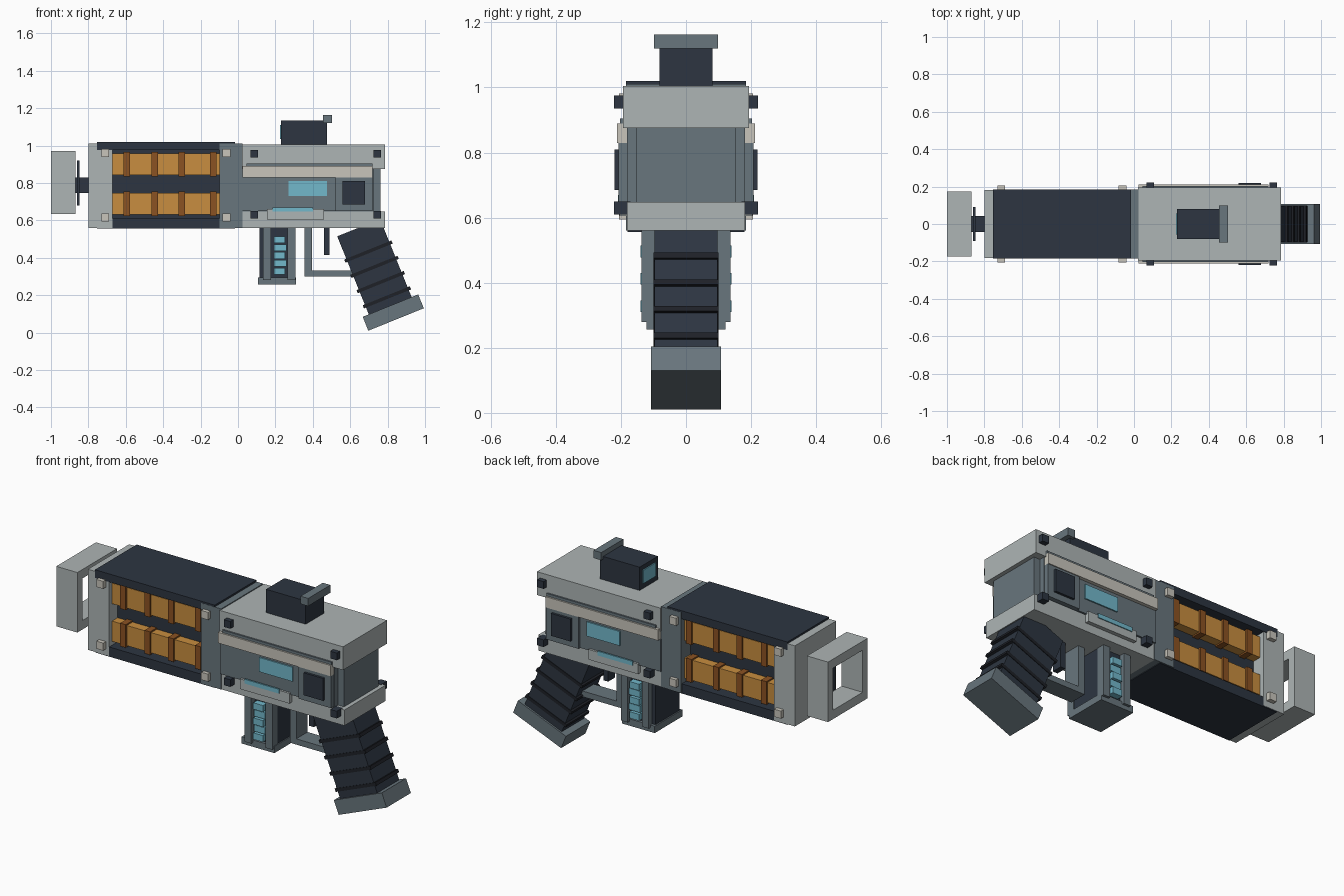
import bpy
import math
from mathutils import Vector, Matrix

if "Cube" in bpy.data.objects:
    bpy.data.objects.remove(bpy.data.objects["Cube"], do_unlink=True)


def material(name, rgb):
    m = bpy.data.materials.new(name)
    m.use_nodes = True
    m.diffuse_color = (*rgb, 1)
    bsdf = next(n for n in m.node_tree.nodes if n.type == 'BSDF_PRINCIPLED')
    bsdf.inputs["Base Color"].default_value = (*rgb, 1)
    return m


LIGHT = material("light grey", (0.42, 0.46, 0.46))
SLATE = material("slate grey", (0.14, 0.18, 0.205))
DARK = material("dark navy", (0.026, 0.036, 0.053))
BLACK = material("near black", (0.013, 0.015, 0.02))
ORANGE = material("coil orange", (0.58, 0.27, 0.05))
BROWN = material("band brown", (0.26, 0.085, 0.016))
CYAN = material("glow cyan", (0.17, 0.48, 0.60))
BEIGE = material("warm beige", (0.58, 0.56, 0.50))

FACES = [(0, 1, 3, 2), (4, 6, 7, 5), (0, 4, 5, 1), (2, 3, 7, 6), (0, 2, 6, 4), (1, 5, 7, 3)]


def box(name, mat, x, y, z, matrix=None):
    """Box from (min, max) ranges, optionally moved by a matrix."""
    verts = [Vector((a, b, c)) for a in x for b in y for c in z]
    mesh = bpy.data.meshes.new(name)
    mesh.from_pydata(verts, [], FACES)
    if matrix:
        mesh.transform(matrix)
    mesh.materials.append(mat)
    obj = bpy.data.objects.new(name, mesh)
    bpy.context.collection.objects.link(obj)
    return obj


def mid(name, mat, x, half, z, matrix=None):
    """Box centred on y = 0."""
    return box(name, mat, x, (-half, half), z, matrix)


def pair(name, mat, x, y, z):
    """Mirrored boxes on both sides; y is (inner, outer)."""
    box(name + "_right", mat, x, (-y[1], -y[0]), z)
    box(name + "_left", mat, x, y, z)


# Muzzle frame, open along the barrel
mid("muzzle_top", LIGHT, (-1, -0.87), 0.175, (0.92, 0.97))
mid("muzzle_bottom", LIGHT, (-1, -0.87), 0.175, (0.635, 0.685))
pair("muzzle_side", LIGHT, (-1, -0.87), (0.13, 0.175), (0.685, 0.92))
mid("muzzle_plate", DARK, (-0.862, -0.848), 0.09, (0.68, 0.92))
mid("muzzle_barrel", DARK, (-0.87, -0.79), 0.042, (0.745, 0.83))

# Coil housing
mid("front_block", LIGHT, (-0.8, -0.67), 0.182, (0.56, 1.01))
mid("housing_core", DARK, (-0.68, -0.09), 0.105, (0.6, 0.98))
mid("housing_top", DARK, (-0.755, -0.015), 0.184, (0.975, 1.02))
mid("housing_bottom", DARK, (-0.755, -0.015), 0.18, (0.556, 0.61))
mid("collar", SLATE, (-0.1, 0.025), 0.185, (0.56, 1.01))
for row, (z0, z1) in {"lower": (0.632, 0.745), "upper": (0.842, 0.957)}.items():
    pair("coil_" + row, ORANGE, (-0.67, -0.1), (0.1, 0.155), (z0, z1))
    for i, x in enumerate((-0.595, -0.445, -0.3, -0.133)):
        pair(f"coil_band_{row}_{i}", BROWN, (x - 0.017, x + 0.017), (0.1, 0.165),
             (z0 - 0.008, z1 + 0.008))
for x in (-0.71, -0.062):
    for z in (0.615, 0.96):
        pair("housing_bolt", BEIGE, (x - 0.021, x + 0.021), (0.17, 0.206), (z - 0.021, z + 0.021))

# Receiver
mid("receiver_top", LIGHT, (0.022, 0.785), 0.194, (0.875, 1.005))
mid("receiver_bottom", LIGHT, (0.022, 0.785), 0.182, (0.56, 0.648))
mid("receiver_body", SLATE, (0.022, 0.725), 0.182, (0.64, 0.88))
mid("receiver_rear", SLATE, (0.72, 0.762), 0.153, (0.64, 0.88))
pair("side_panel", SLATE, (0.022, 0.52), (0.18, 0.192), (0.65, 0.83))
pair("rear_panel", SLATE, (0.52, 0.72), (0.18, 0.207), (0.65, 0.83))
pair("rear_window", DARK, (0.56, 0.68), (0.2, 0.22), (0.685, 0.81))
pair("beige_rail", BEIGE, (0.025, 0.72), (0.18, 0.212), (0.83, 0.89))
pair("upper_rail", SLATE, (0.045, 0.72), (0.18, 0.203), (0.89, 0.905))
pair("display", CYAN, (0.27, 0.475), (0.19, 0.199), (0.73, 0.81))
pair("lower_plate", LIGHT, (0.155, 0.46), (0.175, 0.204), (0.605, 0.662))
pair("lower_light", CYAN, (0.185, 0.4), (0.2, 0.209), (0.646, 0.67))
for x in (0.087, 0.745):
    for z in (0.63, 0.955):
        pair("receiver_bolt", DARK, (x - 0.02, x + 0.02), (0.17, 0.221), (z - 0.02, z + 0.02))

# Sight
mid("sight_body", DARK, (0.23, 0.475), 0.081, (1.0, 1.135))
mid("sight_lens", CYAN, (0.224, 0.231), 0.055, (1.035, 1.11))
mid("sight_hood", SLATE, (0.455, 0.502), 0.098, (1.12, 1.163))

# Fore grip with glowing cells
mid("fore_grip_core", DARK, (0.115, 0.305), 0.105, (0.28, 0.57))
for x in (0.135, 0.265):
    pair("fore_grip_post", SLATE, (x, x + 0.042), (0.09, 0.136), (0.28, 0.56))
mid("fore_grip_base", SLATE, (0.108, 0.31), 0.122, (0.257, 0.295))
for i in range(5):
    z = 0.31 + i * 0.042
    pair(f"cell_{i}", CYAN, (0.192, 0.252 + 0.008 * (i % 2)), (0.1, 0.132 + 0.008 * ((i + 1) % 2)),
         (z, z + 0.036))

# Trigger and guard
mid("guard_front", SLATE, (0.355, 0.395), 0.05, (0.3, 0.57))
mid("guard_bottom", SLATE, (0.355, 0.66), 0.05, (0.3, 0.332))
mid("trigger", DARK, (0.46, 0.49), 0.03, (0.415, 0.57))

# Slanted grip, built upright around its base and tilted
tilt = Matrix.Translation((0.83, 0, 0.107)) @ Matrix.Rotation(-math.radians(22), 4, 'Y')
mid("grip_base", SLATE, (-0.16, 0.16), 0.107, (-0.04, 0.04), tilt)
mid("grip", DARK, (-0.125, 0.122), 0.097, (0.03, 0.49), tilt)
for i in range(4):
    z = 0.088 + i * 0.088
    mid(f"grip_rib_{i}", BLACK, (-0.137, 0.135), 0.1, (z - 0.009, z + 0.009), tilt)
